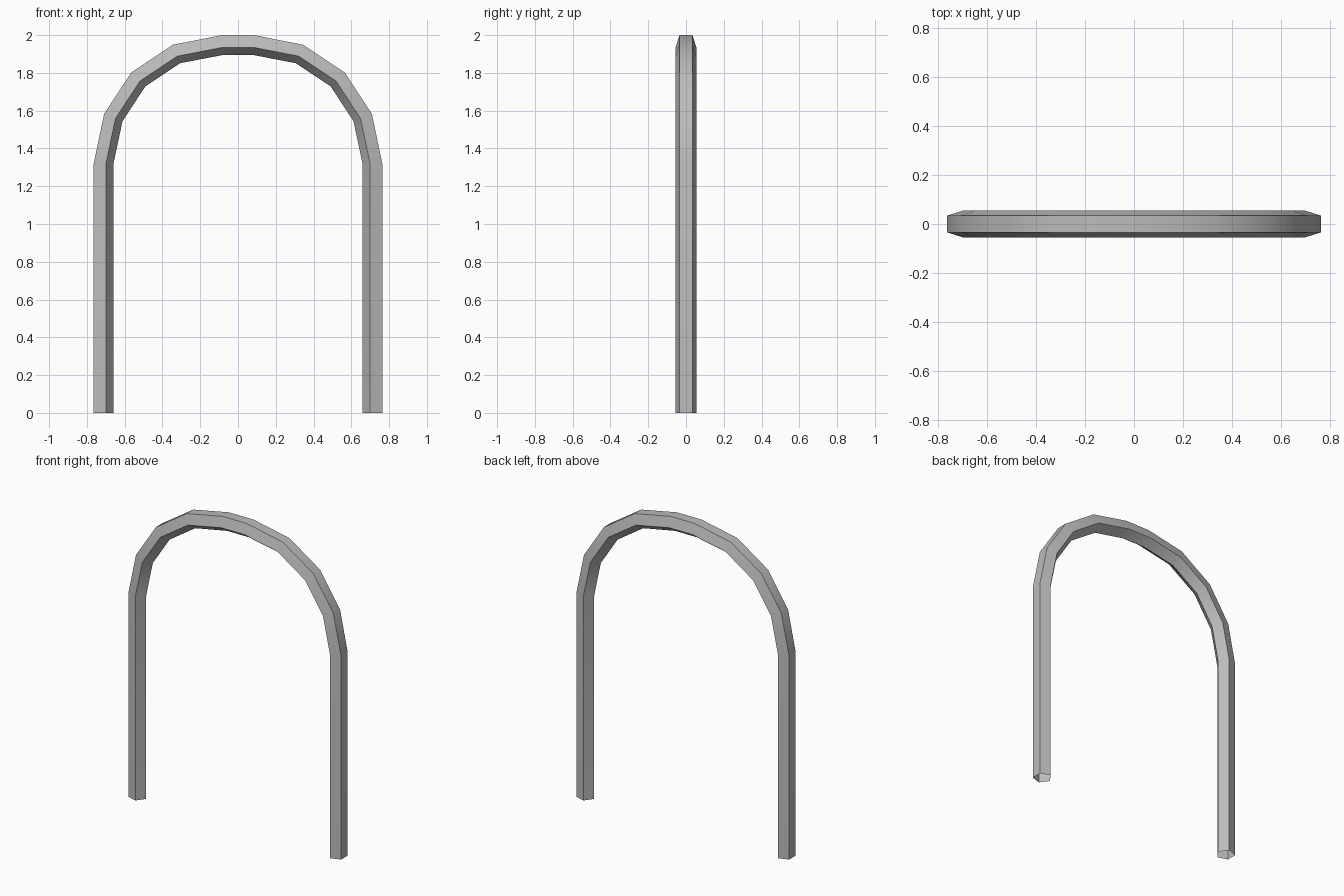
import bpy, bmesh
from math import sin, cos, radians, pi

if "Cube" in bpy.data.objects:
    bpy.data.objects.remove(bpy.data.objects["Cube"])

R = 0.058  # pentagon tube radius

# Right half of the centre line: x, z, outward tilt of the section in degrees
half = [(0.717, 0.0, 0), (0.717, 1.32, 0), (0.6655, 1.565, 22),
        (0.532, 1.769, 45), (0.328, 1.905, 68), (0.083, 1.953, 84.5)]
path = half + [(-x, z, 180 - a) for x, z, a in reversed(half)]

# Sweep a five-sided section with a flat outer face and a ridge inside
bm = bmesh.new()
rings = []
for x, z, a in path:
    a = radians(a)
    ring = []
    for k in range(5):
        t = pi / 5 + k * 2 * pi / 5
        o = R * cos(t)
        ring.append(bm.verts.new((x + o * cos(a), R * sin(t), z + o * sin(a))))
    rings.append(ring)
for r0, r1 in zip(rings, rings[1:]):
    for k in range(5):
        j = (k + 1) % 5
        bm.faces.new((r0[k], r0[j], r1[j], r1[k]))
bmesh.ops.recalc_face_normals(bm, faces=bm.faces)

mesh = bpy.data.meshes.new("arch_tube")
bm.to_mesh(mesh)
bm.free()
arch = bpy.data.objects.new("arch_tube", mesh)
bpy.context.collection.objects.link(arch)

# Darker grey metal
grey = bpy.data.materials.new("dark_grey")
grey.diffuse_color = (0.5, 0.5, 0.5, 1)
grey.use_nodes = True
grey.node_tree.nodes["Principled BSDF"].inputs["Base Color"].default_value = grey.diffuse_color
mesh.materials.append(grey)

# Smooth along the bend, sharp along the section corners
bpy.context.view_layer.objects.active = arch
arch.select_set(True)
bpy.ops.object.shade_smooth_by_angle(angle=radians(35))
